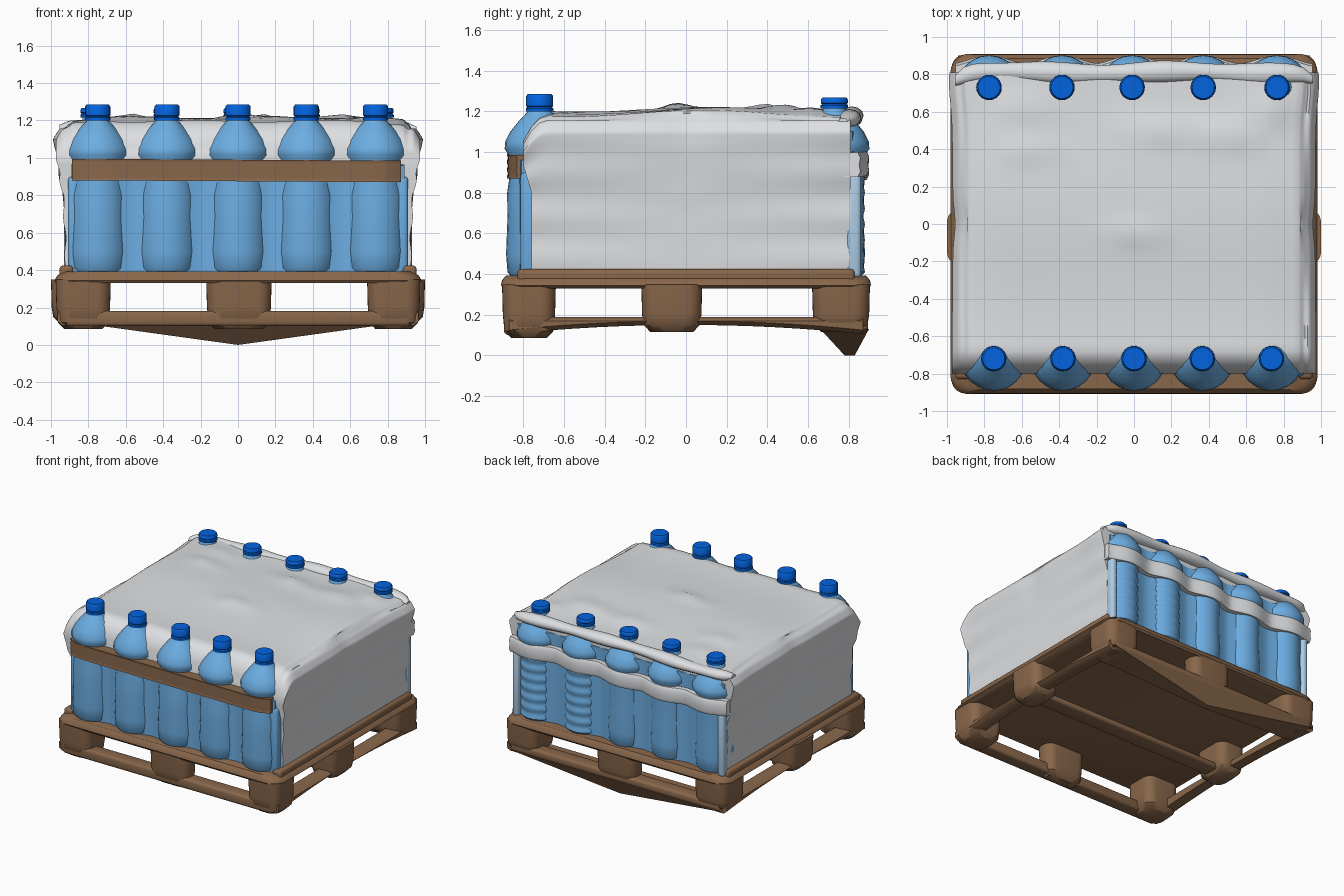
import bpy, bmesh, math
from math import sin, cos, pi, exp, radians

cube = bpy.data.objects.get("Cube")
if cube:
    bpy.data.objects.remove(cube, do_unlink=True)


def material(name, rgb):
    m = bpy.data.materials.new(name)
    m.use_nodes = True
    m.diffuse_color = (*rgb, 1)
    m.node_tree.nodes["Principled BSDF"].inputs["Base Color"].default_value = (*rgb, 1)
    return m


BROWN = material("brown wood", (0.25, 0.135, 0.07))
BLUE = material("bottle blue", (0.15, 0.42, 0.76))
PALE = material("pale film blue", (0.42, 0.62, 0.82))
CAP = material("cap blue", (0.001, 0.125, 0.73))
GREY = material("wrap grey", (0.73, 0.74, 0.76))


def finish(bm, name, mat, angle=40):
    bmesh.ops.recalc_face_normals(bm, faces=bm.faces)
    mesh = bpy.data.meshes.new(name)
    bm.to_mesh(mesh)
    bm.free()
    mesh.materials.append(mat)
    ob = bpy.data.objects.new(name, mesh)
    bpy.context.collection.objects.link(ob)
    bpy.ops.object.select_all(action='DESELECT')
    ob.select_set(True)
    bpy.context.view_layer.objects.active = ob
    bpy.ops.object.shade_smooth_by_angle(angle=radians(angle))
    return ob


def box(name, mat, x, y, z, bevel=0.02):
    """Bevelled box from (min, max) pairs."""
    bm = bmesh.new()
    bmesh.ops.create_cube(bm, size=1)
    for v in bm.verts:
        for i, (lo, hi) in enumerate((x, y, z)):
            v.co[i] = lo if v.co[i] < 0 else hi
    bmesh.ops.bevel(bm, geom=bm.edges[:], offset=bevel, segments=3,
                    affect='EDGES', profile=0.5)
    return finish(bm, name, mat)


def loft(name, mat, rings, angle=40):
    """Skin closed rings of equal point counts and cap both ends."""
    bm = bmesh.new()
    rows = [[bm.verts.new(p) for p in ring] for ring in rings]
    n = len(rows[0])
    for a, b in zip(rows, rows[1:]):
        for i in range(n):
            j = (i + 1) % n
            bm.faces.new((a[i], a[j], b[j], b[i]))
    bm.faces.new(rows[0])
    bm.faces.new(rows[-1])
    return finish(bm, name, mat, angle)


def lathe(name, mat, profile, x, y, sides=24):
    rings = [[(x + r * cos(2 * pi * i / sides), y + r * sin(2 * pi * i / sides), z)
              for i in range(sides)] for r, z in profile]
    return loft(name, mat, rings)


def rounded_rect(hx, hy, r, z, cx=0, cy=0):
    pts = []
    for k, (sx, sy) in enumerate(((1, 1), (-1, 1), (-1, -1), (1, -1))):
        for i in range(7):
            a = (k + i / 6) * pi / 2
            pts.append((cx + sx * (hx - r) + r * cos(a), cy + sy * (hy - r) + r * sin(a), z))
    return pts


# Pallet deck with rounded corners, its side rims a little higher
loft("pallet_deck", BROWN, [rounded_rect(hx, hy, 0.1, z) for hx, hy, z in
     ((0.965, 0.9, 0.33), (0.982, 0.91, 0.345), (0.967, 0.905, 0.37), (0.93, 0.885, 0.393))])
for side in (-1, 1):
    box("pallet_rim_" + ("left" if side > 0 else "right"), BROWN,
        sorted((side * 0.88, side * 0.955)), (-0.83, 0.83), (0.35, 0.425), 0.02)

# Pallet feet around the edge, the middle side ones bulging out
columns = (("right", -0.975, -0.68), ("centre", -0.17, 0.18), ("left", 0.69, 0.975))
rows = (("front", -0.905, -0.64), ("middle", -0.22, 0.08), ("back", 0.62, 0.905))
for cname, x0, x1 in columns:
    for rname, y0, y1 in rows:
        if cname == "centre" and rname == "middle":
            continue
        # feet between corners are shallower
        if cname == "centre":
            y0, y1 = (y0, -0.74) if rname == "front" else (0.74, y1)
        a, b = x0, x1
        if rname == "middle":
            a, b = (0.76, 1.0) if cname == "left" else (-1.0, -0.76)
        hx, hy, cx, cy = (b - a) / 2, (y1 - y0) / 2, (a + b) / 2, (y0 + y1) / 2
        low = 0.1 if rname == "front" else 0.13
        loft(f"pallet_foot_{rname}_{cname}", BROWN,
             [rounded_rect(hx - inset, hy - inset, 0.07, z, cx, cy) for inset, z in
              ((0.045, low - 0.015), (0.012, low + 0.02), (0.004, 0.2), (0, 0.35))])

# Narrow bottom runners
for rname, y0, y1, z0 in (("front", -0.895, -0.785, 0.1), ("middle", -0.14, 0.0, 0.135),
                          ("back", 0.785, 0.895, 0.115)):
    box(f"pallet_runner_{rname}", BROWN, (-0.92, 0.92), (y0, y1), (z0, 0.182), 0.02)
for side in (-1, 1):
    rings = []
    for k in range(17):
        y = 0.87 * (k / 8 - 1)
        low = 0.15 - 0.045 * (y / 0.87) ** 2
        rings.append([(side * x, y, z) for x, z in
                      ((0.86, low), (0.94, low), (0.965, low + 0.02), (0.965, 0.17),
                       (0.94, 0.19), (0.86, 0.19))])
    loft("pallet_runner_" + ("left" if side > 0 else "right"), BROWN, rings)

# Sagging keel under the back runner
bm = bmesh.new()
for p in ((-0.94, 0.66), (0.94, 0.66), (-0.94, 0.9), (0.94, 0.9)):
    bm.verts.new((*p, 0.13))
for y in (0.78, 0.83):
    bm.verts.new((0, y, 0))
bmesh.ops.convex_hull(bm, input=bm.verts)
finish(bm, "pallet_sagging_keel", BROWN, 20)


# Stretch wrap: side profile swept from front to back, with creases
HALF = ((0.92, 0.38), (0.925, 0.55), (0.93, 0.72), (0.945, 0.88), (0.965, 1.03),
        (0.968, 1.10), (0.94, 1.15), (0.88, 1.19), (0.7, 1.205), (0, 1.205))
BUMPS = ((0.12, 0.5, 0.035, 0.09), (0.5, 0.48, 0.04, 0.1), (-0.58, 0.4, 0.03, 0.08),
         (0.0, -0.05, 0.03, 0.08), (-0.6, 0.62, 0.03, 0.1), (0.75, 0.62, 0.02, 0.1))


def half_profile(steps=5):
    pts = []
    for (x0, z0), (x1, z1) in zip(HALF, HALF[1:]):
        pts += [(x0 + (x1 - x0) * k / steps, z0 + (z1 - z0) * k / steps) for k in range(steps)]
    return pts + [HALF[-1]]


def wrap_point(side, x, z, y):
    up = max(0, (z - 0.8) / 0.4)
    front = max(0, min(1, (-0.68 - y) / 0.12))
    # sides crease towards the ends and flare at the back corners
    px = side * (x + 0.008 * sin(30 * z) * abs(y) * (x > 0.9)
                 + 0.02 * up * exp(-((y - 0.75) / 0.15) ** 2)
                 - 0.015 * up * exp(-(y / 0.1) ** 2) * (x > 0.9))
    py = y + 0.04 * front * (1 - min(1, 2 * up))
    pz = z - 0.13 * front * front * up
    if up > 0.9:
        pz += 0.012 * sin(5 * y + 1) + 0.006 * sin(9 * px + 4 * y)
        pz += sum(h * exp(-((px - bx) ** 2 + (y - by) ** 2) / w ** 2) for bx, by, h, w in BUMPS)
    return (px, py, pz)


half = half_profile()
sections = []
for k in range(41):
    y = -0.8 + 1.61 * k / 40
    ring = [wrap_point(1, x, z, y) for x, z in half]
    ring += [wrap_point(-1, x, z, y) for x, z in reversed(half[:-1])]
    sections.append(ring)
loft("stretch_wrap", GREY, sections, angle=50)

# Rolled hem of the wrap along the top back edge, turned round the corners
hem = []
for k in range(41):
    t = 2 * k / 40 - 1
    x = 0.955 * t
    r = (0.04 + 0.005 * sin(11 * x)) * (1 - 0.5 * abs(t) ** 20)
    cy = 0.81 + 0.006 * sin(7 * x) - 0.04 * abs(t) ** 20
    cz = 1.172 + 0.008 * sin(4 * x + 1) - 0.015 * abs(t) ** 20
    hem.append([(x, cy + r * 1.3 * cos(a * pi / 6), cz + r * sin(a * pi / 6)) for a in range(12)])
loft("wrap_back_hem", GREY, hem)

# Bottles and caps in two rows, the back ones slimmer below the shoulder
BODY = [(0.135, 0.38), (0.158, 0.41), (0.165, 0.5), (0.158, 0.68), (0.16, 0.8), (0.148, 0.88),
        (0.148, 0.98), (0.172, 1.015), (0.17, 1.05), (0.145, 1.1), (0.105, 1.15),
        (0.072, 1.185), (0.058, 1.2), (0.055, 1.23)]
SLIM = [(r * (0.91 if z < 0.85 else 1), z) for r, z in BODY]
RIBBED = [SLIM[0]] + [(0.146 + 0.004 * cos(k * pi / 3), 0.41 + 0.47 * k / 36)
                      for k in range(37)] + SLIM[6:]
bottle_rows = (("front", -0.72, 1.2, 1.285, (-0.75, -0.38, 0, 0.365, 0.735)),
               ("back", 0.73, 1.215, 1.268, (-0.775, -0.385, -0.01, 0.37, 0.765)))
for row, y, z0, z1, xs in bottle_rows:
    for i, x in enumerate(xs):
        profile = BODY if row == "front" else RIBBED if i > 2 else SLIM
        lathe(f"bottle_{row}_{i + 1}", BLUE, profile, x, y)
        lathe(f"cap_{row}_{i + 1}", CAP,
              [(0.068, z0), (0.068, z0 + 0.015), (0.061, z0 + 0.021), (0.067, z0 + 0.027),
               (0.067, z1 - 0.01), (0.059, z1)], x, y)


# Blue film dipping between the bottles of each row
def film(name, centres, y, bulge, facing, x_end, z0, z1):
    rings = []
    for k in range(81):
        x = x_end * (2 * k / 80 - 1)
        d = min(abs(x - c) for c in centres)
        out = facing * (y + bulge * cos(min(d / 0.19, 1) * pi / 2) ** 1.5)
        back = facing * (y - 0.06)
        rings.append([(x, out, z0), (x, out, z1), (x, back, z1 + 0.02), (x, back, z0)])
    return loft(name, BLUE, rings)


film("front_film", bottle_rows[0][4], 0.805, 0.03, -1, 0.89, 0.38, 0.96)
film("back_film", bottle_rows[1][4], 0.81, 0.03, 1, 0.91, 0.38, 1.1)

# Film at the corners, paler at the back
for side in (-1, 1):
    label = "left" if side > 0 else "right"
    box(f"back_corner_film_{label}", PALE, sorted((side * 0.875, side * 0.93)),
        (0.79, 0.862), (0.38, 0.89), 0.022)
    box(f"front_corner_film_{label}", BLUE, sorted((side * 0.84, side * 0.91)),
        (-0.815, -0.73), (0.38, 0.9), 0.022)

# Brown strap across the front, gently ridged and turned back at its ends
strap = []
for k in range(33):
    t = 2 * k / 32 - 1
    x = -0.008 + 0.88 * t
    turn = 0.045 * abs(t) ** 20
    slope = -0.006 * x
    outer = [(x, -0.878 + turn - 0.003 * cos(j * pi), 0.875 + 0.115 * j / 6 + slope)
             for j in range(7)]
    strap.append(outer + [(x, -0.79, 0.99 + slope), (x, -0.79, 0.875 + slope)])
loft("front_strap", BROWN, strap)

# Grey band following the bottles around the back
band = []
for k in range(81):
    x = -0.955 + 1.91 * k / 80
    d = min(abs(x - c) for c in bottle_rows[1][4])
    y = 0.85 + 0.043 * cos(min(d / 0.19, 1) * pi / 2) ** 1.5
    z = 0.935 + 0.012 * sin(3 * x)
    band.append([(x, 0.78, z - 0.06), (x, y - 0.005, z - 0.06), (x, y + 0.008, z - 0.035),
                 (x, y + 0.002, z), (x, y + 0.008, z + 0.035), (x, y - 0.005, z + 0.06),
                 (x, 0.78, z + 0.06)])
loft("back_band", GREY, band)
